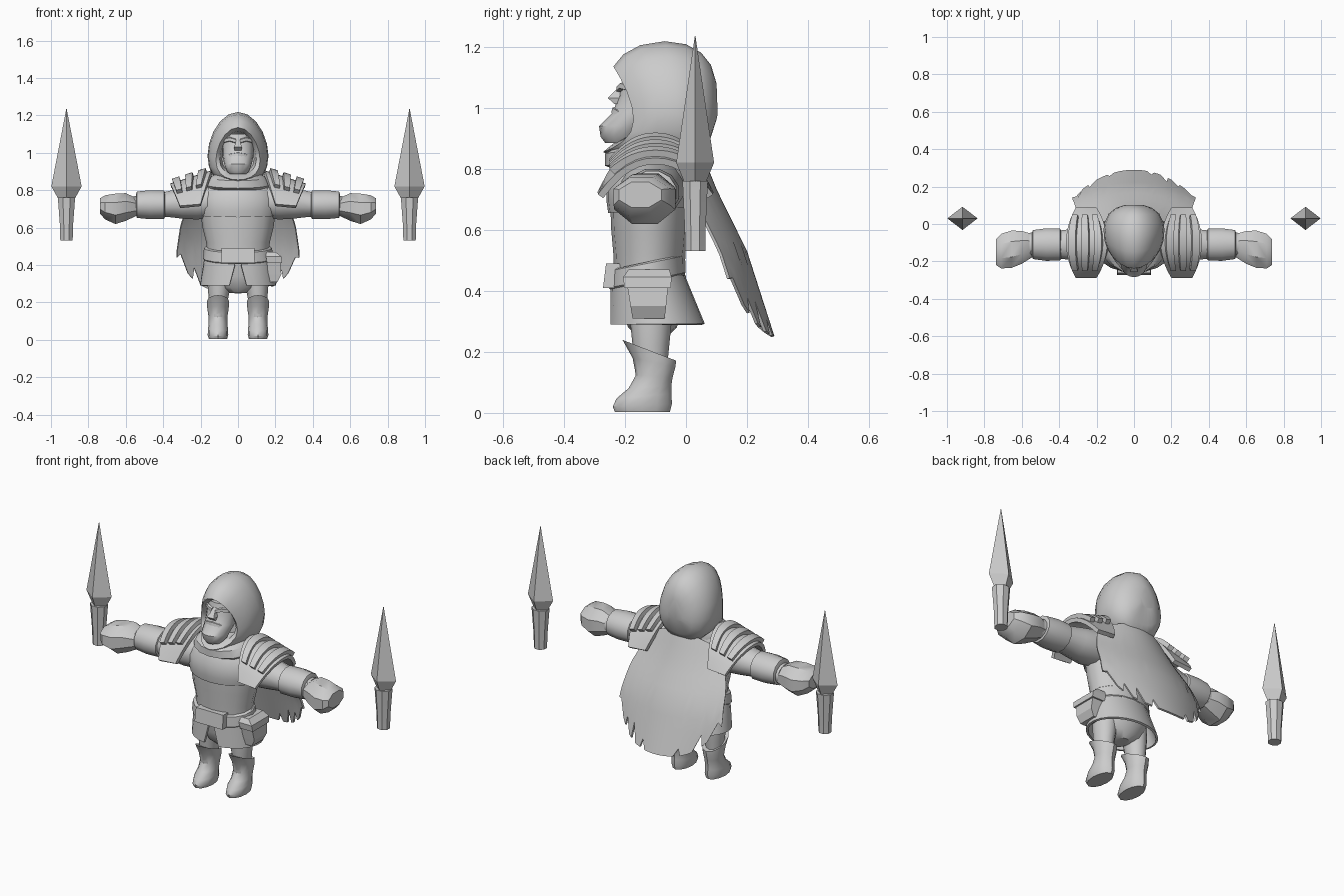
import bpy, bmesh, math
from mathutils import Vector

if "Cube" in bpy.data.objects:
    bpy.data.objects.remove(bpy.data.objects["Cube"])

GREY = bpy.data.materials.new("stone_grey")
GREY.diffuse_color = (0.6, 0.6, 0.6, 1)
GREY.use_nodes = True
GREY.node_tree.nodes["Principled BSDF"].inputs["Base Color"].default_value = GREY.diffuse_color


def finish(name, bm, thick=0, angle=35):
    bmesh.ops.recalc_face_normals(bm, faces=bm.faces)
    me = bpy.data.meshes.new(name)
    bm.to_mesh(me)
    bm.free()
    me.materials.append(GREY)
    ob = bpy.data.objects.new(name, me)
    bpy.context.collection.objects.link(ob)
    bpy.ops.object.select_all(action='DESELECT')
    ob.select_set(True)
    bpy.context.view_layer.objects.active = ob
    if thick:
        m = ob.modifiers.new("thickness", 'SOLIDIFY')
        m.thickness, m.offset = thick, 0
        bpy.ops.object.modifier_apply(modifier=m.name)
    if angle:
        bpy.ops.object.shade_smooth_by_angle(angle=math.radians(angle))
    return ob


def skin(name, rows, closed=True, caps=True, thick=0, angle=35):
    """Join rows of points into a surface."""
    bm = bmesh.new()
    vs = [[bm.verts.new(p) for p in row] for row in rows]
    n = len(rows[0])
    for a, b in zip(vs, vs[1:]):
        for i in range(n if closed else n - 1):
            j = (i + 1) % n
            bm.faces.new((a[i], a[j], b[j], b[i]))
    if closed and caps:
        bm.faces.new(vs[0])
        bm.faces.new(vs[-1])
    return finish(name, bm, thick, angle)


def flat_ring(z, rx, ry, xc=0, yc=0, tilt=0, n=16, turn=0):
    """Horizontal ellipse; tilt raises the back and lowers the front."""
    out = []
    for i in range(n):
        a = 2 * math.pi * i / n + turn
        out.append((xc + rx * math.cos(a), yc + ry * math.sin(a), z + tilt * math.sin(a)))
    return out


def side_ring(x, yc, zc, ry, rz, n=12):
    return [(x, yc + ry * math.cos(a), zc + rz * math.sin(a))
            for a in (2 * math.pi * (i + .5) / n for i in range(n))]


def box_rings(rows):
    """Rows of z, x0, x1, y0, y1."""
    return [[(a, c, z), (b, c, z), (b, d, z), (a, d, z)] for z, a, b, c, d in rows]


def interp(t, pts):
    for (a, p), (b, q) in zip(pts, pts[1:]):
        if t <= b:
            return p + (q - p) * max(0, (t - a) / (b - a))
    return pts[-1][1]


# Torso, breastplate and hips
skin("belly", [flat_ring(z, rx, ry, 0, -.12) for z, rx, ry in
               ((.42, .165, .115), (.52, .17, .118), (.6, .19, .125), (.68, .2, .128))])
skin("breastplate", [flat_ring(z, rx, ry, 0, y, t, 20) for z, rx, ry, y, t in
                     ((.665, .203, .133, -.122, .01), (.70, .213, .138, -.122, .01), (.76, .212, .14, -.12, 0),
                      (.82, .185, .125, -.1, 0), (.87, .12, .1, -.09, 0))])
skin("hips", [flat_ring(z, rx, ry, 0, -.11) for z, rx, ry in
              ((.25, .04, .05), (.28, .11, .08), (.34, .155, .1), (.45, .16, .11))])

# Collar wrapped around the neck
skin("collar", [flat_ring(z, rx, ry, 0, y, t) for z, rx, ry, y, t in
                ((.80, .17, .13, -.11, .0), (.83, .175, .145, -.12, .02),
                 (.87, .15, .14, -.125, .02), (.89, .11, .11, -.12, .01))])

# Belt, buckle and split skirt
skin("belt", [flat_ring(z, rx, ry, 0, -.127, .025) for z, rx, ry in
              ((.43, .183, .122), (.435, .188, .126), (.49, .182, .124), (.495, .176, .118))])
skin("buckle", box_rings([(.41, -.09, .09, -.272, -.2), (.49, -.088, .088, -.262, -.2)]), angle=0)
rows = []
for k in range(5):
    v = k / 4
    gap = .03 + .2 * v
    row = []
    for i in range(25):
        a = gap + (2 * math.pi - 2 * gap) * i / 24
        ry = .115 + .036 * v
        row.append(((.172 + .026 * v) * math.sin(a), -.125 + .03 * v - ry * math.cos(a), .45 - .16 * v))
    rows.append(row)
skin("skirt", rows, closed=False, thick=.012)

# Belt pouch with flap, on one side only
skin("pouch", box_rings([(.31, .165, .212, -.175, -.07), (.35, .16, .232, -.182, -.065),
                         (.42, .155, .226, -.193, -.058)]), angle=0)
skin("pouch_flap", box_rings([(.41, .155, .236, -.202, -.05), (.445, .15, .232, -.206, -.047),
                              (.47, .15, .20, -.188, -.055)]), angle=0)


# Shoulder plate surface: t runs inner to outer, f runs front to back
def pad_point(s, t, f, lift=0):
    x = (.14 + .06 * f * f) * (1 - t) + (.36 - .05 * f * f) * t
    z = .895 - .07 * t - (.175 - .06 * t) * abs(f) ** 2.2
    return (s * (x + lift * .4), -.10 + .18 * f + lift * f, z + lift)


for s, side in ((1, "right"), (-1, "left")):
    # Arms, bracers and fists
    skin(side + "_arm", [side_ring(s * x, -.11, z, ry, rz) for x, z, ry, rz in
                         ((.12, .74, .1, .09), (.22, .735, .105, .095), (.30, .73, .09, .085),
                          (.38, .725, .08, .07), (.56, .715, .065, .055))])
    skin(side + "_bracer", [side_ring(s * x, -.11, .722, ry, rz) for x, ry, rz in
                            ((.39, .078, .068), (.395, .088, .078), (.47, .09, .08),
                             (.54, .08, .073), (.545, .068, .06))])
    skin(side + "_hand", [side_ring(s * x, y, z, ry, rz, 8) for x, y, z, ry, rz in
                          ((.54, -.115, .71, .065, .05), (.60, -.125, .71, .095, .08),
                           (.655, -.135, .70, .108, .088), (.71, -.145, .708, .1, .07),
                           (.737, -.15, .715, .075, .045))])

    # Layered shoulder armour
    skin(side + "_shoulder_pad", [[pad_point(s, t / 4, f / 6) for f in range(-6, 7)] for t in range(5)],
         closed=False, thick=.022)
    for k, (t0, t1) in enumerate(((.1, .28), (.42, .6), (.74, .92))):
        skin(f"{side}_shoulder_band_{k + 1}",
             [[pad_point(s, t, f / 8 * .72, .018) for f in range(-8, 9)] for t in (t0, t1)],
             closed=False, thick=.026)

    # Trouser legs and boots
    skin(side + "_leg", [flat_ring(z, rx, ry, s * x, -.115, 0, 12) for z, rx, ry, x in
                         ((.12, .042, .05, .107), (.22, .052, .06, .105), (.30, .063, .068, .1), (.38, .07, .075, .09))])
    skin(side + "_boot", [flat_ring(z, rx, ry, s * .107, y, t, 12) for z, rx, ry, y, t in
                          ((.003, .048, .09, -.143, 0), (.025, .055, .097, -.143, .005),
                           (.055, .054, .09, -.138, .008), (.085, .05, .07, -.118, .004),
                           (.12, .05, .06, -.104, -.004), (.165, .057, .07, -.105, -.015),
                           (.205, .06, .088, -.12, -.034), (.2, .05, .07, -.12, -.03))])

    # Floating daggers
    X, Y = s * .917, .03
    skin(side + "_dagger_blade", [flat_ring(z, rx, ry, X, Y, 0, 4) for z, rx, ry in
                                  ((.757, .046, .036), (.82, .081, .062), (1.235, .001, .001))], angle=0)
    skin(side + "_dagger_handle", [flat_ring(z, rx, ry, X, Y, 0, 8, math.pi / 8) for z, rx, ry in
                                   ((.53, .036, .036), (.60, .037, .037), (.76, .05, .045))], angle=30)

    # Brows, eyes and moustache halves
    skin(side + "_brow", [[(s * x, y - d, z + h) for d, h in ((0, -.01), (.014, -.006), (.012, .01), (0, .014))]
                          for x, y, z in ((.012, -.215, 1.06), (.045, -.205, 1.07), (.075, -.175, 1.062))])
    skin(side + "_moustache", [[(s * x, y - d, z + h) for d, h in ((0, -.012), (.02, -.008), (.016, .008), (0, .012))]
                               for x, y, z in ((0, -.225, .992), (.04, -.215, .985), (.075, -.18, .965))])

# Face, with a jutting chin, and nose
skin("face", [flat_ring(z, rx, ry, 0, y) for z, rx, ry, y in
              ((.885, .045, .05, -.215), (.905, .062, .07, -.21), (.94, .074, .085, -.2),
               (.985, .083, .085, -.155), (1.04, .083, .075, -.145), (1.1, .08, .065, -.14))])
skin("nose", box_rings([(1.012, -.018, .018, -.235, -.19), (1.032, -.022, .022, -.256, -.19),
                        (1.05, -.014, .014, -.238, -.19), (1.075, -.01, .01, -.212, -.18)]))

# Hood: rings from the inner lining, round the rim, to the back of the head
rows = []
for yt, ys, yb, rx, zt, zb in ((-.10, -.10, -.12, .085, 1.10, .90),
                               (-.205, -.160, -.235, .098, 1.115, .885),
                               (-.238, -.172, -.272, .118, 1.135, .855),
                               (-.205, -.135, -.235, .142, 1.175, .838),
                               (-.15, -.09, -.15, .158, 1.205, .825),
                               (-.07, -.03, -.07, .163, 1.218, .815),
                               (.0, .01, .0, .157, 1.208, .81),
                               (.05, .055, .045, .135, 1.18, .83),
                               (.082, .085, .07, .098, 1.14, .87),
                               (.1, .103, .095, .045, 1.08, .96)):
    row = []
    for i in range(20):
        a = 2 * math.pi * i / 20
        c, h = math.cos(a), math.sin(a)
        y = ys + ((yt if h > 0 else yb) - ys) * h * h
        z = (zt + zb) / 2 + (zt - zb) / 2 * h - .035 * c * c
        row.append((rx * c, y, z))
    rows.append(row)
skin("hood", rows, angle=40)

# Cape with a torn hem
COLS = 32
TEARS = {-15: .07, -12: .08, -7: .04, 5: .05, 9: .09, 12: .07, 15: .05}
rows = []
for k in range(10):
    row = []
    for i in range(-COLS // 2, COLS // 2 + 1):
        u = i / (COLS / 2)
        top = .87 - .07 * u * u
        hem = .25 + .06 * u * u + .13 * u ** 6 + TEARS.get(i, 0)
        z = top + (hem - top) * k / 9
        x = u * interp(z, ((.25, .28), (.45, .33), (.62, .305), (.87, .2)))
        y = interp(z, ((.25, .285), (.53, .195), (.72, .1), (.87, .04)))
        row.append((x, y - .085 * u * u, z))
    rows.append(row)
skin("cape", rows, closed=False, thick=.01)
